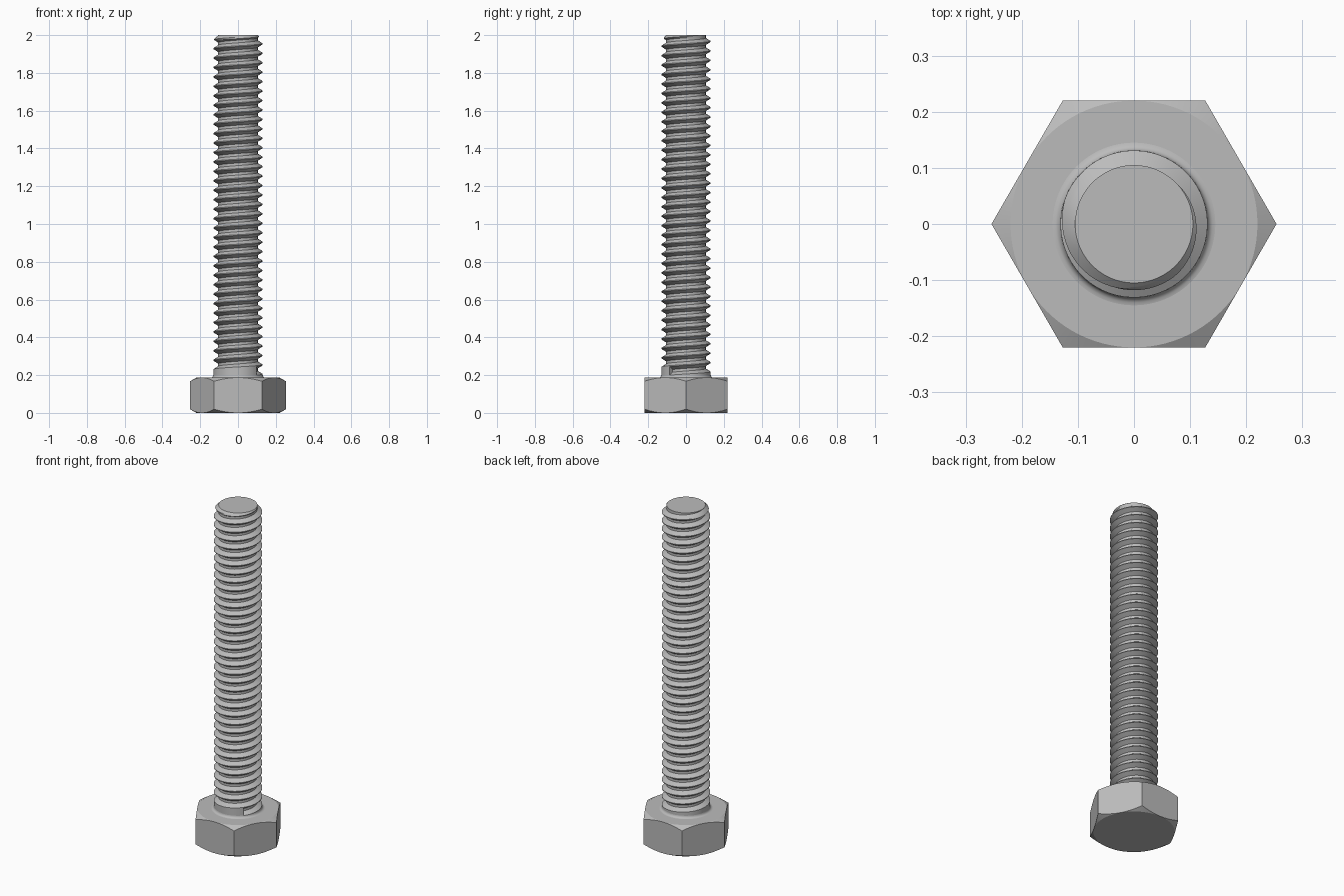
import bpy
import bmesh
from math import pi, cos, sin, tan, radians, atan2, sqrt

cube = bpy.data.objects.get("Cube")
if cube:
    bpy.data.objects.remove(cube, do_unlink=True)

steel = bpy.data.materials.new("grey_steel")
steel.use_nodes = True
steel.diffuse_color = (0.5, 0.5, 0.5, 1)
steel.node_tree.nodes["Principled BSDF"].inputs["Base Color"].default_value = (0.5, 0.5, 0.5, 1)

HEAD_H, FLAT = 0.187, 0.22
R, ROOT, PITCH, START_Z = 0.131, 0.105, 0.05, 0.2
START_ANGLE = radians(-42)
TOP, BASE = 2.0, 0.17


def finish(bm, name, angle):
    bmesh.ops.remove_doubles(bm, verts=bm.verts[:], dist=1e-5)
    bmesh.ops.recalc_face_normals(bm, faces=bm.faces[:])
    mesh = bpy.data.meshes.new(name)
    bm.to_mesh(mesh)
    bm.free()
    mesh.materials.append(steel)
    obj = bpy.data.objects.new(name, mesh)
    bpy.context.collection.objects.link(obj)
    bpy.ops.object.select_all(action="DESELECT")
    obj.select_set(True)
    bpy.context.view_layer.objects.active = obj
    bpy.ops.object.shade_smooth_by_angle(angle=radians(angle))


def bridge(bm, low, high):
    for i in range(len(low)):
        k = (i + 1) % len(low)
        bm.faces.new((low[i], low[k], high[k], high[i]))


# Hexagonal head, chamfered by a cone above and below
def hex_radius(a):
    return FLAT / cos((a % (pi / 3)) - pi / 6)


bm = bmesh.new()
angles = [2 * pi * i / 96 for i in range(96)]
drops = [(hex_radius(a) - FLAT) * tan(radians(30)) for a in angles]


def head_ring(radius, height):
    return [bm.verts.new((radius(a) * cos(a), radius(a) * sin(a), height(d)))
            for a, d in zip(angles, drops)]


rings = [head_ring(lambda a: FLAT, lambda d: 0),
         head_ring(hex_radius, lambda d: d),
         head_ring(hex_radius, lambda d: HEAD_H - d),
         head_ring(lambda a: FLAT, lambda d: HEAD_H)]
for low, high in zip(rings, rings[1:]):
    bridge(bm, low, high)
bm.faces.new(rings[0][::-1])
bm.faces.new(rings[-1])
finish(bm, "hex_head", 20)

# Small fillet where the shank meets the head
bm = bmesh.new()
rings = []
for step in range(5):
    t = step / 4 * pi / 2
    r, z = R + 0.014 * (1 - sin(t)), HEAD_H + 0.014 * (1 - cos(t))
    rings.append([bm.verts.new((r * cos(a), r * sin(a), z)) for a in angles])
for low, high in zip(rings, rings[1:]):
    bridge(bm, low, high)
finish(bm, "shank_fillet", 30)

# Threaded shank: rows climb one pitch per turn, the groove starts with a step
ROWS = (0, 0.16, 0.32, 0.6, 0.76, 0.92)
COLS = 64


def shank_point(turn, row):
    z = min(max(START_Z + PITCH * (turn + row), BASE), TOP)
    u = (z - START_Z) / PITCH - turn
    r = R
    if u > 0:
        w = u % 1
        depth = min(max(min(w, 0.92 - w) / 0.32, 0), 1)
        r = min(R - (R - ROOT) * depth, ROOT + TOP - z)
    a = START_ANGLE + 2 * pi * turn
    return r * cos(a), r * sin(a), z


bm = bmesh.new()
last_turn = int((TOP - START_Z) / PITCH) + 2
rows = [n + f for n in range(-2, last_turn) for f in ROWS]
columns = [[bm.verts.new(shank_point(i / COLS, row)) for row in rows]
           for i in range(COLS + 1)]
for left, right in zip(columns, columns[1:]):
    for j in range(len(rows) - 1):
        bm.faces.new((left[j], right[j], right[j + 1], left[j + 1]))
# Step wall at the groove start
shift = len(ROWS)
for j in range(len(rows) - 1 - shift):
    bm.faces.new((columns[-1][j], columns[0][j + shift],
                  columns[0][j + shift + 1], columns[-1][j + 1]))
bmesh.ops.remove_doubles(bm, verts=bm.verts[:], dist=1e-5)
# Flat end
rim = [v for v in bm.verts if v.co.z > TOP - 1e-5]
rim.sort(key=lambda v: atan2(v.co.y, v.co.x))
bm.faces.new(rim)
finish(bm, "threaded_shank", 30)
